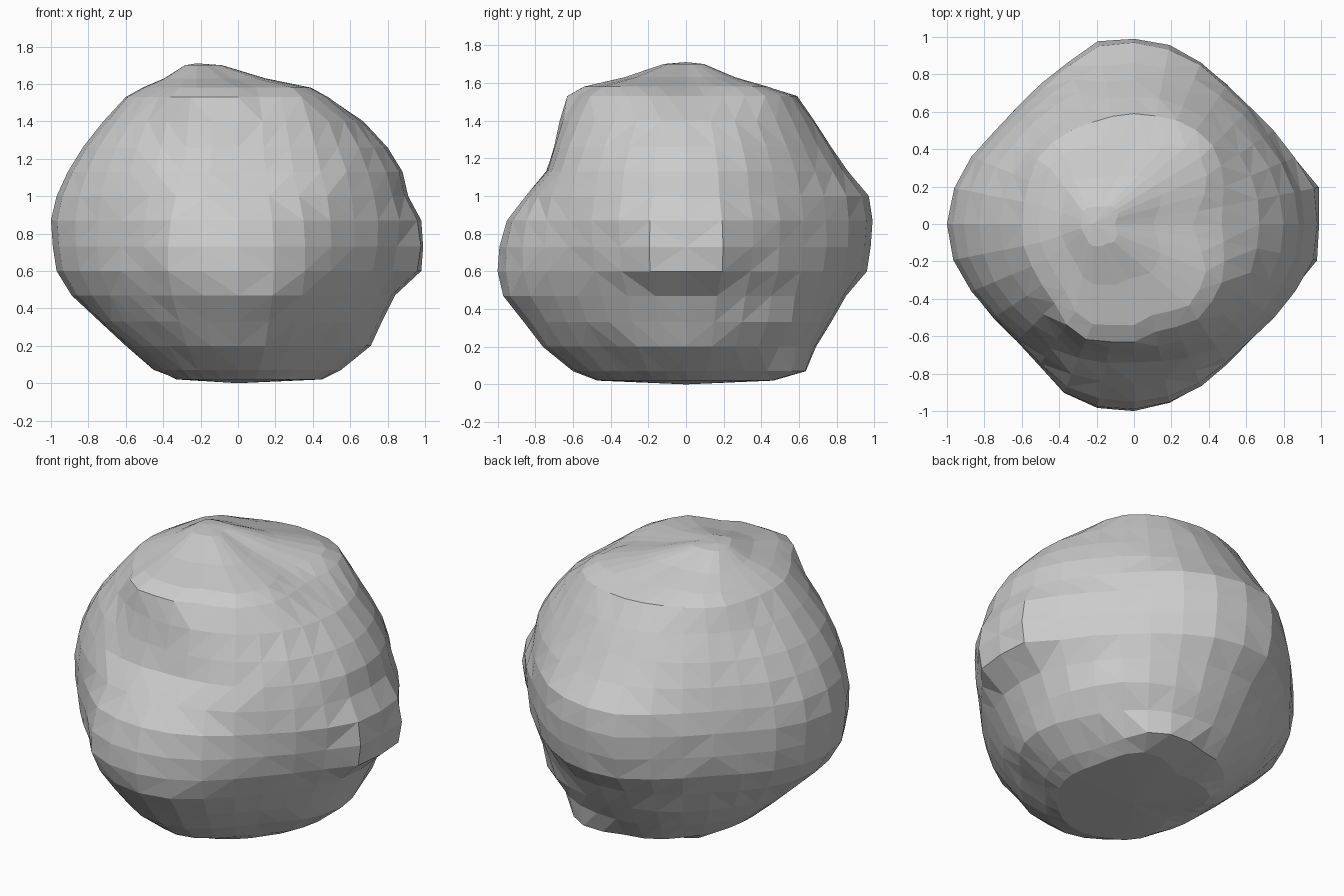
import bpy, bmesh, math, random

if "Cube" in bpy.data.objects:
    bpy.data.objects.remove(bpy.data.objects["Cube"])

random.seed(4)
SEG = 32

# Height levels and the boulder's reach toward each side at those heights
Z      = [.02, .07, .20, .33, .47, .60, .73, .87, 1.0, 1.13, 1.26, 1.40, 1.53, 1.58]
RIGHT  = [.45, .55, .71, .77, .84, .98, .99, .98, .91, .88, .80, .67, .47, .32]
LEFT   = [.27, .45, .60, .74, .89, .97, .99, 1.0, .97, .91, .83, .72, .60, .51]
BACK   = [.37, .60, .69, .77, .85, .96, .98, .99, .97, .86, .77, .68, .59, .42]
FRONT  = [.47, .60, .76, .86, .97, 1.0, .99, .95, .85, .74, .70, .67, .63, .54]
CORNER = [.43, .50, .64, .74, .81, .86, .88, .88, .86, .82, .76, .68, .59, .50]

# Local lumps and dents: angle, height, angular spread, height spread, amount
LUMPS = [
    (58, .06, 22, .10, .15),     # sharp foot
    (48, .27, 22, .14, .06),     # swelling above the foot
    (250, .70, 10, .35, .045),   # front knob leans left
    (101, .80, 8, .25, .025),    # back knob leans left
    (11, .72, 6, .20, .03),      # square right knob
    (349, .72, 6, .20, .03),
    (25, .62, 7, .12, -.03),     # notches beside the right knob
    (335, .62, 7, .12, -.03),
    (225, .55, 15, .15, .025),   # front left shoulder
    (243, 1.55, 14, .12, .07),   # upper front ledge
    (285, 1.57, 9, .10, -.05),   # break in the ledge
    (140, 1.56, 14, .08, .04),   # upper back ledge
]


def spline(values, t):
    """Closed Catmull-Rom through evenly spaced values."""
    n = len(values)
    i = int(t)
    f = t - i
    a, b, c, d = (values[(i + k) % n] for k in (-1, 0, 1, 2))
    return b + .5 * f * (c - a + f * (2*a - 5*b + 4*c - d + f * (3*(b - c) + d - a)))


def lumps(angle, z):
    return sum(amt * math.exp(-((angle - a) / da) ** 2 - ((z - h) / dh) ** 2)
               for a, h, da, dh, amt in LUMPS)


bm = bmesh.new()
rings = []

# Lumpy body: stacked rings
for i, z in enumerate(Z):
    c = CORNER[i]
    reach = [RIGHT[i], c, BACK[i], c, LEFT[i], c, FRONT[i], c]
    ring = []
    for k in range(SEG):
        a = 2 * math.pi * k / SEG
        r = spline(reach, 8 * k / SEG)
        if k % 8:
            r += lumps(math.degrees(a), z) + random.uniform(-.005, .005)
        ring.append(bm.verts.new((r * math.cos(a), r * math.sin(a), z)))
    rings.append(ring)

# Off-centre peak on the flat top
top = [v.co.copy() for v in rings[-1]]
for s, z in ((.6, 1.63), (.22, 1.70)):
    rings.append([bm.verts.new((-.22 + (p.x + .22) * s, p.y * s, z)) for p in top])

for lo, hi in zip(rings, rings[1:]):
    for k in range(SEG):
        n = (k + 1) % SEG
        bm.faces.new((lo[k], lo[n], hi[n], hi[k]))

# Close the peak and the underside
peak = bm.verts.new((-.22, 0, 1.71))
base = bm.verts.new((0, 0, 0))
for k in range(SEG):
    n = (k + 1) % SEG
    bm.faces.new((rings[-1][k], rings[-1][n], peak))
    bm.faces.new((rings[0][n], rings[0][k], base))

bmesh.ops.triangulate(bm, faces=bm.faces[:])
bmesh.ops.recalc_face_normals(bm, faces=bm.faces[:])
mesh = bpy.data.meshes.new("boulder")
bm.to_mesh(mesh)
bm.free()
bpy.context.collection.objects.link(bpy.data.objects.new("boulder", mesh))
